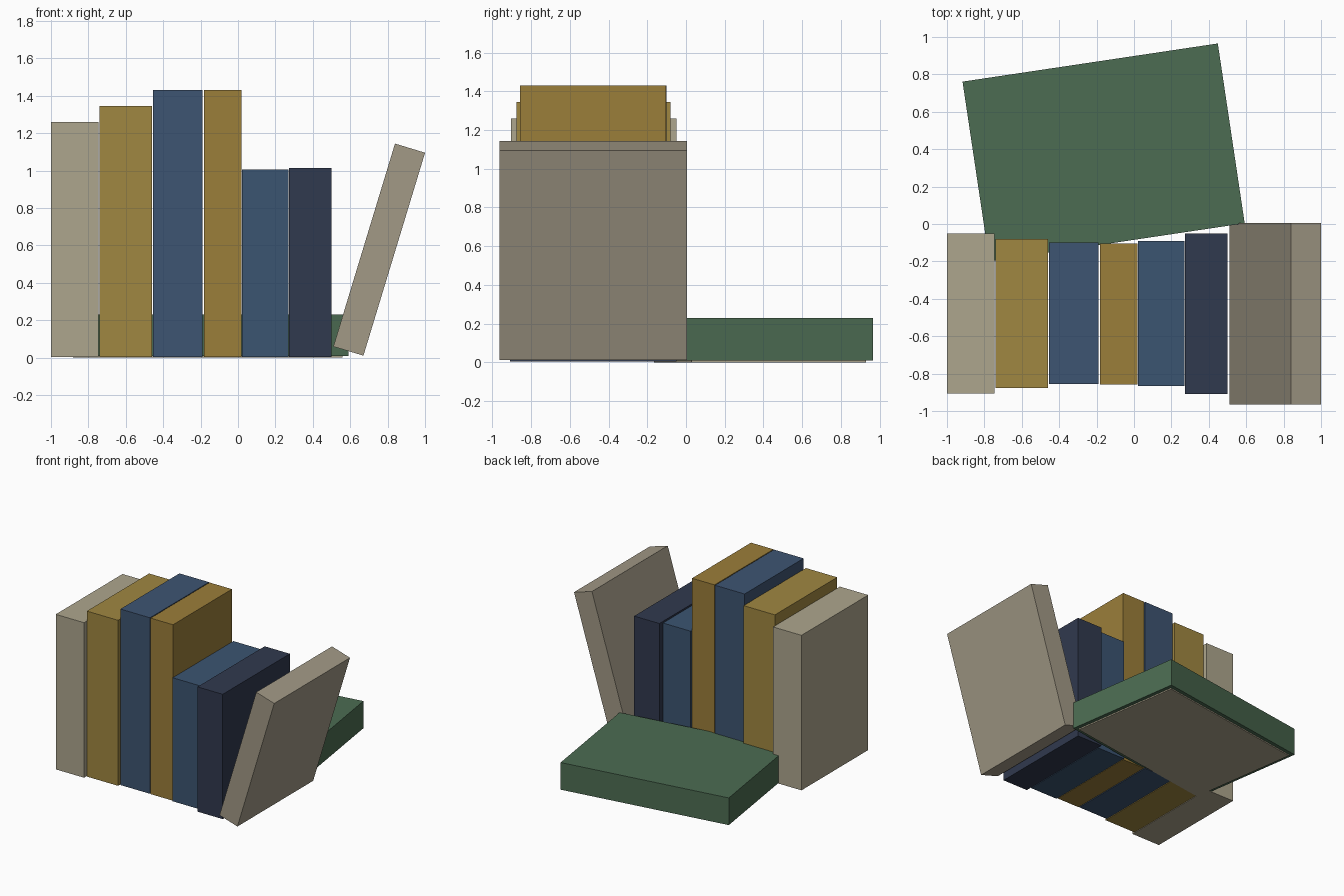
import bpy
from math import radians

if "Cube" in bpy.data.objects:
    bpy.data.objects.remove(bpy.data.objects["Cube"])

COLORS = {
    "beige": (0.42, 0.38, 0.27, 1),
    "stone": (0.36, 0.32, 0.24, 1),
    "gold": (0.352, 0.242, 0.053, 1),
    "ochre": (0.33, 0.21, 0.042, 1),
    "blue": (0.048, 0.089, 0.168, 1),
    "steel": (0.044, 0.089, 0.165, 1),
    "navy": (0.03, 0.041, 0.077, 1),
    "green": (0.072, 0.15, 0.084, 1),
}
mats = {}
for key, col in COLORS.items():
    mats[key] = bpy.data.materials.new(key + "_cover")
    mats[key].diffuse_color = col


def box(name, center, size, color, rot=(0, 0, 0)):
    bpy.ops.mesh.primitive_cube_add(size=1, location=center, rotation=rot)
    ob = bpy.context.object
    ob.name = name
    ob.scale = size
    bpy.ops.object.transform_apply(location=False, rotation=False, scale=True)
    ob.data.materials.append(mats[color])
    return ob


# Upright row: x start, x end, front y, back y, height, color
BOOKS = [
    (-1.0, -0.746, -0.905, -0.05, 1.26, "beige"),
    (-0.741, -0.461, -0.877, -0.08, 1.345, "gold"),
    (-0.455, -0.19, -0.856, -0.10, 1.43, "blue"),
    (-0.183, 0.018, -0.858, -0.103, 1.43, "ochre"),
    (0.022, 0.269, -0.867, -0.09, 1.005, "steel"),
    (0.274, 0.50, -0.91, -0.05, 1.015, "navy"),
]
BASE = 0.004
for i, (x0, x1, y0, y1, h, color) in enumerate(BOOKS, 1):
    box(f"upright_book_{i}", ((x0 + x1) / 2, (y0 + y1) / 2, (h + BASE) / 2),
        (x1 - x0, y1 - y0, h - BASE), color)

# Book leaning at the right end of the row
box("leaning_book", (0.755, -0.48, 0.5775), (0.168, 0.97, 1.134), "stone",
    (0, radians(16.9), 0))

# Book lying flat behind the row, with a slightly inset underside panel
turn = (0, 0, radians(8.5))
box("lying_book", (-0.1625, 0.3825, 0.12), (1.38, 0.972, 0.22), "green", turn)
box("lying_book_underside", (-0.1625, 0.3825, 0.01), (1.32, 0.912, 0.02),
    "beige", turn)

for m in bpy.data.materials:
    if m.users and not m.is_grease_pencil:
        m.use_nodes = True
        m.node_tree.nodes["Principled BSDF"].inputs["Base Color"].default_value = m.diffuse_color
